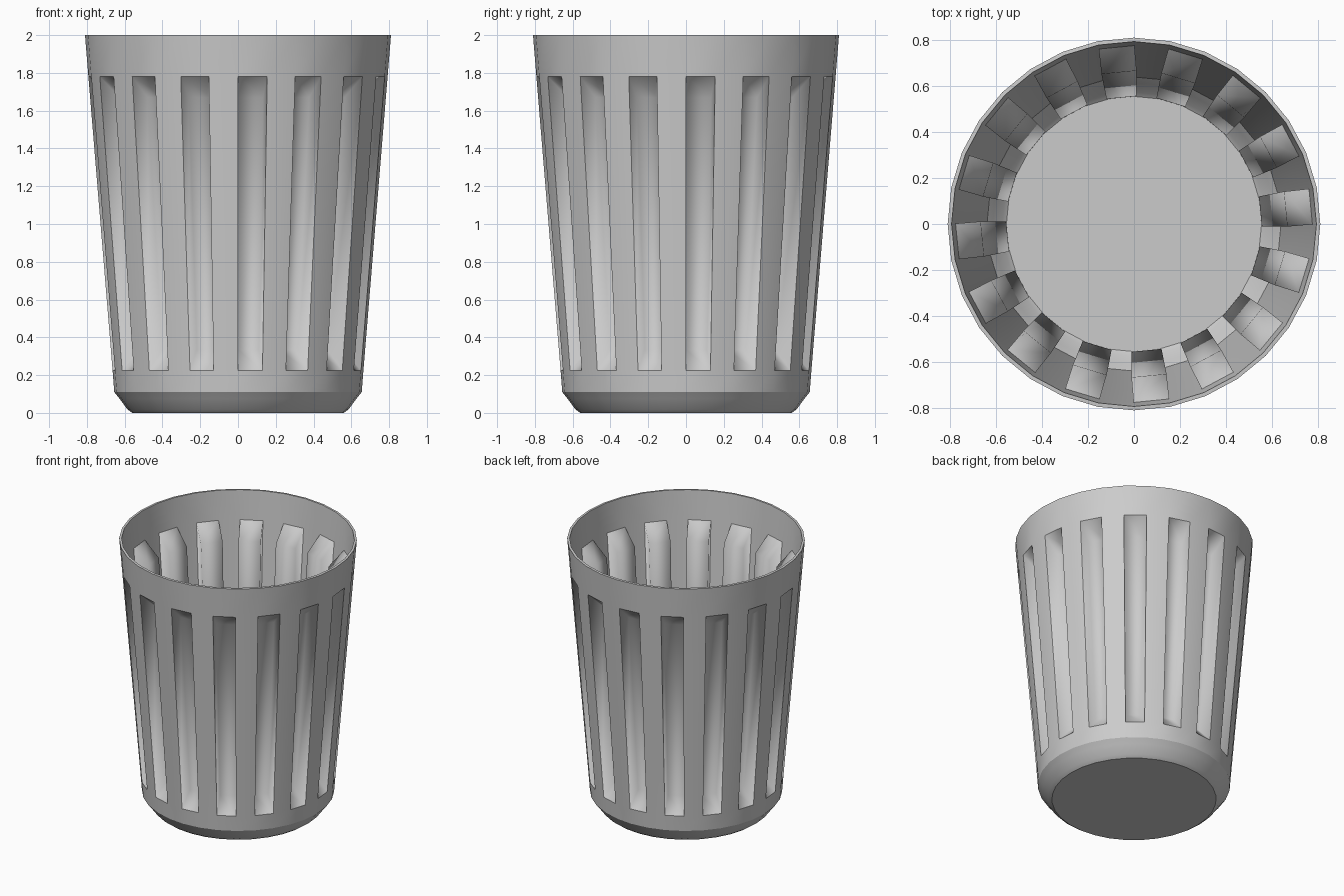
import bpy, bmesh
from math import sin, cos, radians

if "Cube" in bpy.data.objects:
    bpy.data.objects.remove(bpy.data.objects["Cube"])

SIDES = 32
# outer profile: radius, height (slots sit between rings 4 and 5)
PROFILE = [(0.56, 0.0), (0.585, 0.018), (0.627, 0.075), (0.655, 0.11),
           (0.664, 0.225), (0.792, 1.78), (0.81, 2.0)]
SLOT_ROW, DEPTH, SLOPE = 4, 0.105, 0.11

bm = bmesh.new()

# tapered outer wall and floor
rings = []
for r, z in PROFILE:
    rings.append([bm.verts.new((r * cos(radians(-90 + i * 360 / SIDES)),
                                r * sin(radians(-90 + i * 360 / SIDES)), z))
                  for i in range(SIDES)])
slots = []
for k in range(len(rings) - 1):
    for i in range(SIDES):
        j = (i + 1) % SIDES
        f = bm.faces.new((rings[k][i], rings[k][j], rings[k + 1][j], rings[k + 1][i]))
        if k == SLOT_ROW and i % 2 == 0:
            slots.append(f)
bm.faces.new(rings[0][::-1])

# sharp edges: floor, base chamfer, rim and slot openings
for k in (0, 3, len(rings) - 1):
    for i in range(SIDES):
        bm.edges.get((rings[k][i], rings[k][(i + 1) % SIDES])).smooth = False
for f in slots:
    for e in f.edges:
        e.smooth = False

# press every second panel inwards, with sloped ends
pressed = bmesh.ops.extrude_discrete_faces(bm, faces=slots)["faces"]
for f in pressed:
    for e in f.edges:
        e.smooth = True
    for v in f.verts:
        r = v.co.xy.length
        dz = -SLOPE if v.co.z > 1 else SLOPE
        s = (r + dz * 0.082 - DEPTH) / r
        v.co = (v.co.x * s, v.co.y * s, v.co.z + dz)

for f in bm.faces:
    f.smooth = True
bmesh.ops.recalc_face_normals(bm, faces=bm.faces[:])
# the open shell must face outwards
bm.normal_update()
if min(bm.faces, key=lambda f: f.calc_center_median().z).normal.z > 0:
    bmesh.ops.reverse_faces(bm, faces=bm.faces[:])

mesh = bpy.data.meshes.new("ribbed_cup")
bm.to_mesh(mesh)
bm.free()
cup = bpy.data.objects.new("ribbed_cup", mesh)
bpy.context.collection.objects.link(cup)

# thin wall
wall = cup.modifiers.new("wall", 'SOLIDIFY')
wall.thickness = 0.017
wall.offset = -1
